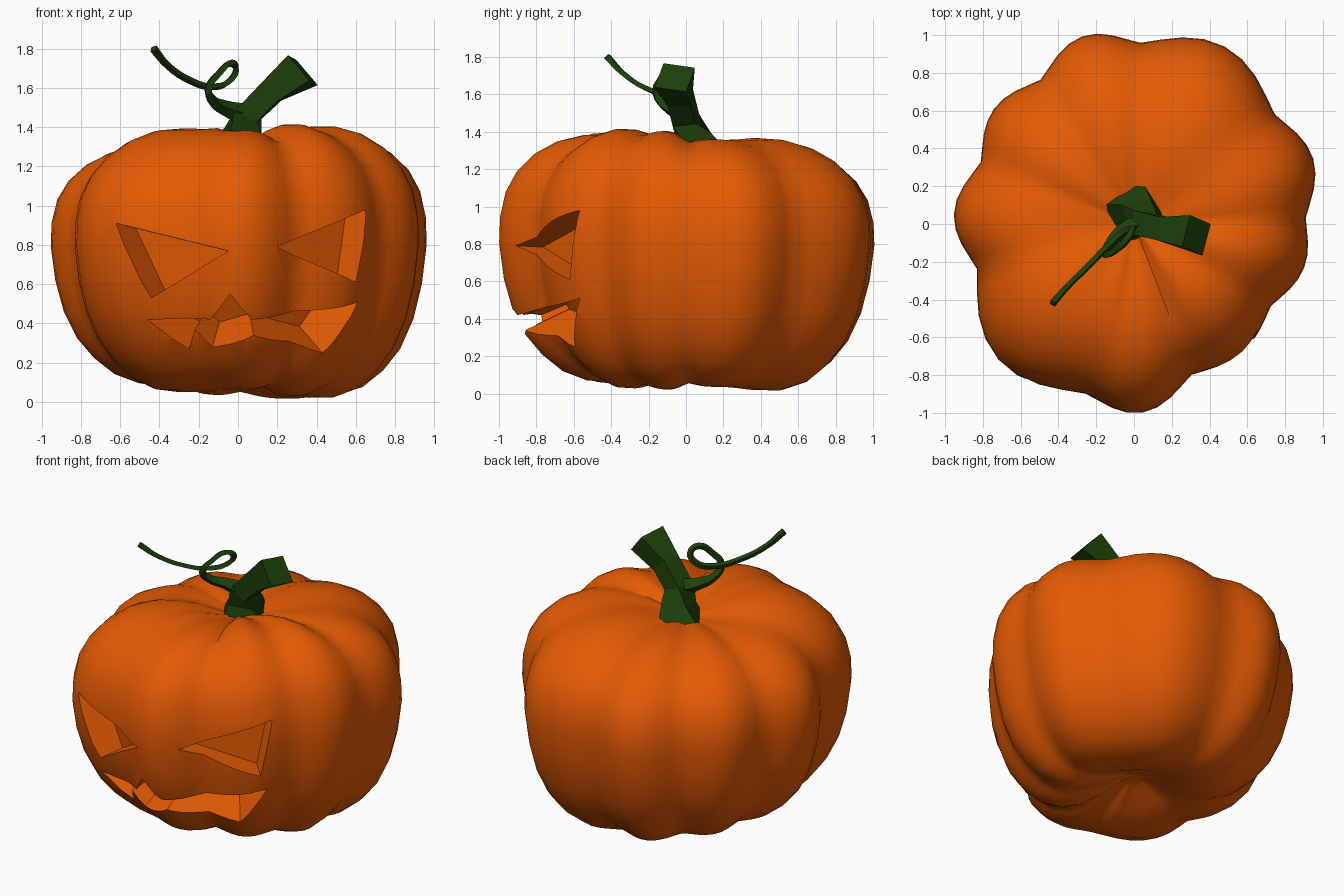
import bpy, bmesh
from math import sin, cos, pi, radians
from mathutils import Vector, Matrix

if "Cube" in bpy.data.objects:
    bpy.data.objects.remove(bpy.data.objects["Cube"])


def material(name, colour):
    mat = bpy.data.materials.new(name)
    mat.use_nodes = True
    mat.diffuse_color = (*colour, 1)
    mat.node_tree.nodes["Principled BSDF"].inputs["Base Color"].default_value = (*colour, 1)
    return mat


orange = material("pumpkin orange", (0.78, 0.104, 0.001))
green = material("stem green", (0.012, 0.052, 0.003))


def activate(obj):
    bpy.ops.object.select_all(action="DESELECT")
    obj.select_set(True)
    bpy.context.view_layer.objects.active = obj


def add_object(name, bm, mat):
    bmesh.ops.recalc_face_normals(bm, faces=bm.faces)
    mesh = bpy.data.meshes.new(name)
    bm.to_mesh(mesh)
    bm.free()
    mesh.materials.append(mat)
    obj = bpy.data.objects.new(name, mesh)
    bpy.context.collection.objects.link(obj)
    return obj


def bridge(bm, a, b):
    for i in range(len(a)):
        j = (i + 1) % len(a)
        bm.faces.new((a[i], a[j], b[j], b[i]))


# Pumpkin body: uneven lobes
# (groove angle, groove radius, following lobe radius, groove dip, lobe dip)
lobes = [(2, .91, 1.01, .07, .05), (38, .945, 1.055, .045, .025), (88, .96, 1.03, .06, .03),
         (123, .91, .96, .06, .04), (158, .875, .955, .07, .06), (196, .865, 1.015, .05, .0),
         (254, .935, 1.0, .01, .03), (291, .855, .89, .07, .005), (329, .845, .93, .04, .015)]
STEPS = 8
outline = []
for i, (angle, groove, peak, groove_dip, lobe_dip) in enumerate(lobes):
    next_angle, next_groove, _, next_dip, _ = lobes[(i + 1) % len(lobes)]
    span = (next_angle - angle) % 360
    for s in range(STEPS):
        u = s / STEPS
        bump = sin(pi * u) ** 1.35
        base = groove + (next_groove - groove) * u
        swell = peak - (groove + next_groove) / 2
        dip = groove_dip + (next_dip - groove_dip) * u
        outline.append((radians(angle + span * u), base + swell * bump,
                        dip + (lobe_dip - dip) * bump))

# Side profile from the base hollow to the stem hollow (radius share, height)
profile = [(.1, .15), (.25, .075), (.4, .025), (.53, .03), (.66, .08), (.77, .175),
           (.86, .29), (.93, .44), (.975, .61), (1, .8), (.995, .93), (.965, 1.06),
           (.905, 1.17), (.81, 1.27), (.69, 1.345), (.55, 1.388), (.41, 1.395),
           (.28, 1.375), (.17, 1.34), (.08, 1.31)]
bm = bmesh.new()
rings = []
for share, height in profile:
    ring = []
    for angle, radius, dip in outline:
        x, y = cos(angle) * radius * share, sin(angle) * radius * share
        side = height / 0.7 - 1
        z = height + 0.05 * x * side - 0.04 * y * abs(side)
        z -= dip * 4 * share * (1 - share) * (side if side > 0 else side * 0.75)
        ring.append(bm.verts.new((x, y, z)))
    rings.append(ring)
for low, high in zip(rings, rings[1:]):
    bridge(bm, low, high)
for ring, height in ((rings[0], .18), (rings[-1], 1.3)):
    tip = bm.verts.new((0, 0, height))
    for i, v in enumerate(ring):
        bm.faces.new((v, ring[(i + 1) % len(ring)], tip))
body = add_object("pumpkin_body", bm, orange)
bpy.context.view_layer.update()

# Carved face: each outline becomes a wedge narrowing towards the middle
carvings = {
    "left_eye": (.84, [(.2, .79), (.65, .98), (.6, .61)]),
    "right_eye": (.84, [(-.62, .91), (-.05, .77), (-.44, .53)]),
    "mouth": (.73, [(-.46, .42), (-.14, .42), (-.04, .55), (.07, .42), (.34, .465),
                    (.61, .51), (.43, .25), (.08, .34), (-.13, .28), (-.22, .37), (-.25, .27)]),
}
centre = Vector((0, 0, .75))
wedges = []
for name, (depth, points) in carvings.items():
    surface = []
    for x, z in points:
        _, place, _, _ = body.ray_cast(Vector((x, -3, z)), Vector((0, 1, 0)))
        surface.append(place - centre)
    bm = bmesh.new()
    front = [bm.verts.new(centre + p * 1.3) for p in surface]
    back = [bm.verts.new(centre + p * depth) for p in surface]
    bridge(bm, front, back)
    bm.faces.new(front)
    bm.faces.new(back[::-1])
    bmesh.ops.triangulate(bm, faces=bm.faces)
    wedges.append(add_object(name + "_cutter", bm, orange))

activate(body)
for wedge in wedges:
    cut = body.modifiers.new("carving", "BOOLEAN")
    cut.operation = "DIFFERENCE"
    cut.solver = "EXACT"
    cut.object = wedge
    bpy.ops.object.modifier_apply(modifier=cut.name)
    bpy.data.objects.remove(wedge)
bpy.ops.object.shade_smooth_by_angle(angle=radians(45))

# Stem: square sections (place, direction, half size, twist), flared at both ends
sections = [((.0, .065, 1.28), (0, 0, 1), .125, 40), ((.025, .04, 1.38), (.05, -.2, 1), .08, 20),
            ((.05, .0, 1.46), (.4, -.2, 1), .064, 0), ((.17, -.03, 1.58), (.8, -.15, .75), .062, 0),
            ((.33, -.06, 1.69), (.76, -.1, .68), .087, -10)]
bm = bmesh.new()
rings = []
for place, direction, size, twist in sections:
    forward = Vector(direction).normalized()
    across = Vector((0.15, 1, 0)).cross(forward).normalized()
    up = forward.cross(across)
    turn = Matrix.Rotation(radians(twist), 3, forward)
    corners = [turn @ (across * a + up * b) * size
               for a, b in ((-1, -1), (1, -1), (1, 1), (-1, 1))]
    rings.append([bm.verts.new(Vector(place) + c) for c in corners])
for low, high in zip(rings, rings[1:]):
    bridge(bm, low, high)
bm.faces.new(rings[0])
bm.faces.new(rings[-1])
add_object("stem", bm, green)

# Curly tendril: tapering square tube (x, y, z, thickness)
path = [(.04, 0, 1.46, .06), (-.06, -.04, 1.495, .04), (-.13, -.11, 1.535, .028),
        (-.15, -.16, 1.6, .022), (-.1, -.14, 1.67, .02), (-.035, -.08, 1.725, .02),
        (-.01, -.03, 1.69, .02), (-.05, -.04, 1.63, .02), (-.13, -.11, 1.605, .019),
        (-.24, -.22, 1.635, .018), (-.36, -.34, 1.715, .018), (-.43, -.42, 1.8, .022)]
curve = bpy.data.curves.new("tendril", "CURVE")
curve.dimensions = "3D"
curve.bevel_depth = 1
curve.bevel_resolution = 0
curve.resolution_u = 4
curve.use_fill_caps = True
spline = curve.splines.new("BEZIER")
spline.bezier_points.add(len(path) - 1)
for point, (x, y, z, thickness) in zip(spline.bezier_points, path):
    point.co = (x, y, z)
    point.radius = thickness
    point.handle_left_type = point.handle_right_type = "AUTO"
curve.materials.append(green)
tendril = bpy.data.objects.new("tendril", curve)
bpy.context.collection.objects.link(tendril)
activate(tendril)
bpy.ops.object.convert(target="MESH")
bpy.ops.object.shade_smooth_by_angle(angle=radians(40))
